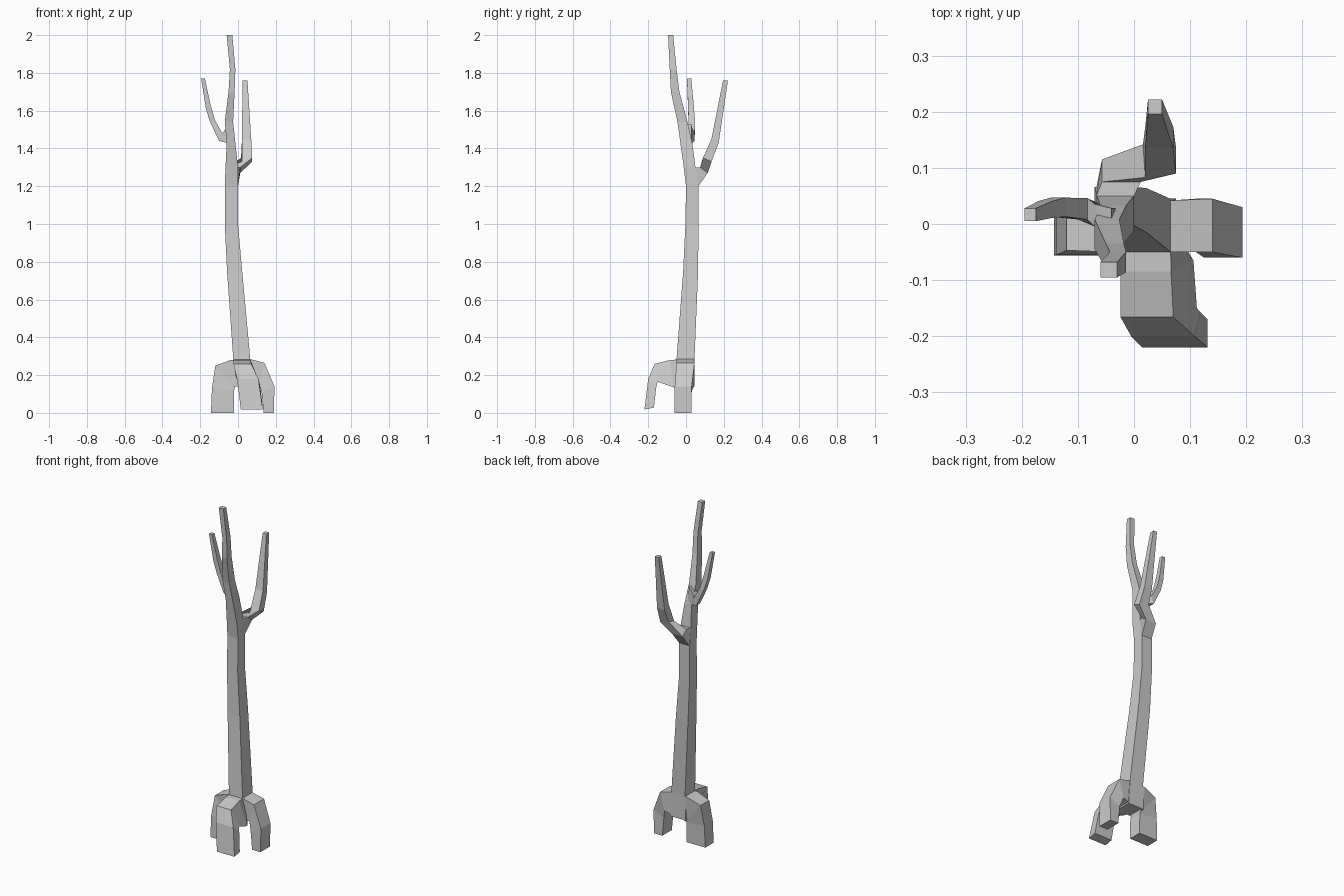
import bpy, bmesh


def loft(name, rings):
    """Skin a chain of four-cornered rings and cap both ends."""
    bm = bmesh.new()
    loops = [[bm.verts.new(p) for p in r] for r in rings]
    for a, b in zip(loops, loops[1:]):
        for i in range(4):
            j = (i + 1) % 4
            bm.faces.new((a[i], a[j], b[j], b[i]))
    bm.faces.new(loops[0])
    bm.faces.new(loops[-1])
    bmesh.ops.recalc_face_normals(bm, faces=bm.faces)
    me = bpy.data.meshes.new(name)
    bm.to_mesh(me)
    bm.free()
    ob = bpy.data.objects.new(name, me)
    bpy.context.collection.objects.link(ob)
    return ob


def level(z, x0, x1, y0, y1):
    """Horizontal ring."""
    return [(x0, y0, z), (x1, y0, z), (x1, y1, z), (x0, y1, z)]


def along_x(outer, inner, lo, hi):
    """Ring of a limb bending in the xz plane."""
    (a, z), (b, w) = outer, inner
    return [(a, lo, z), (a, hi, z), (b, hi, w), (b, lo, w)]


def along_y(outer, inner, lo, hi, shift=0):
    """Ring of a limb bending in the yz plane; shift skews its inner edge."""
    (a, z), (b, w) = outer, inner
    return [(lo, a, z), (hi, a, z), (hi + shift, b, w), (lo + shift, b, w)]


# Trunk running up into the tallest branch
loft("trunk", [level(*r) for r in (
    (0.14, -0.03, 0.075, -0.055, 0.045),
    (0.285, -0.025, 0.065, -0.05, 0.045),
    (0.75, -0.058, 0.022, -0.015, 0.064),
    (1.0, -0.07, 0.0, -0.003, 0.066),
    (1.2, -0.07, 0.0, 0.0, 0.066),
    (1.3, -0.066, 0.0, -0.012, 0.05),
    (1.43, -0.06, -0.014, -0.03, 0.033),
    (1.54, -0.07, -0.026, -0.045, 0.008),
    (1.7, -0.05, -0.018, -0.08, -0.035),
    (1.82, -0.043, -0.014, -0.086, -0.05),
    (2.0, -0.06, -0.03, -0.095, -0.068))])

# Branch reaching back, then stepping right and up
loft("back_branch", [
    along_y((0.05, 1.2), (0.035, 1.3), -0.067, 0.0),
    along_y((0.066, 1.2), (0.05, 1.3), -0.067, 0.0),
    along_y((0.115, 1.27), (0.075, 1.3), -0.057, 0.012),
    [(0.016, 0.142, 1.35), (0.075, 0.135, 1.33),
     (0.075, 0.09, 1.35), (0.02, 0.083, 1.33)],
    along_y((0.173, 1.43), (0.135, 1.45), 0.02, 0.07),
    along_y((0.222, 1.76), (0.196, 1.76), 0.025, 0.05)])

# Small curved branch on the left
loft("left_branch", [along_x(*r) for r in (
    ((-0.03, 1.43), (-0.04, 1.53), -0.015, 0.028),
    ((-0.06, 1.43), (-0.069, 1.5), -0.005, 0.035),
    ((-0.1, 1.44), (-0.083, 1.48), 0.008, 0.046),
    ((-0.148, 1.54), (-0.122, 1.55), 0.013, 0.047),
    ((-0.17, 1.61), (-0.145, 1.63), 0.011, 0.041),
    ((-0.195, 1.77), (-0.175, 1.77), 0.005, 0.028))])

# Arched roots the trunk stands on
loft("right_root", [along_x(*r) for r in (
    ((0.02, 0.284), (0.02, 0.14), -0.05, 0.045),
    ((0.066, 0.284), (0.075, 0.15), -0.05, 0.042),
    ((0.14, 0.265), (0.11, 0.16), -0.05, 0.045),
    ((0.193, 0.14), (0.125, 0.11), -0.06, 0.03),
    ((0.19, 0.0), (0.135, 0.0), -0.06, 0.03))])

loft("left_root", [along_x(*r) for r in (
    ((0.02, 0.284), (0.02, 0.14), -0.05, 0.045),
    ((-0.04, 0.28), (-0.015, 0.14), -0.05, 0.045),
    ((-0.12, 0.25), (-0.018, 0.13), -0.047, 0.035),
    ((-0.138, 0.13), (-0.02, 0.12), -0.055, 0.025),
    ((-0.143, 0.0), (-0.02, 0.0), -0.056, 0.022))])

loft("front_root", [along_y(*r) for r in (
    ((-0.03, 0.283), (-0.03, 0.14), -0.024, 0.065, 0.02),
    ((-0.085, 0.28), (-0.065, 0.135), -0.024, 0.066, 0.04),
    ((-0.166, 0.26), (-0.15, 0.165), -0.024, 0.07, 0.042),
    ((-0.2, 0.18), (-0.157, 0.14), -0.005, 0.108, 0.01),
    ((-0.22, 0.018), (-0.17, 0.028), 0.015, 0.131, 0))])
